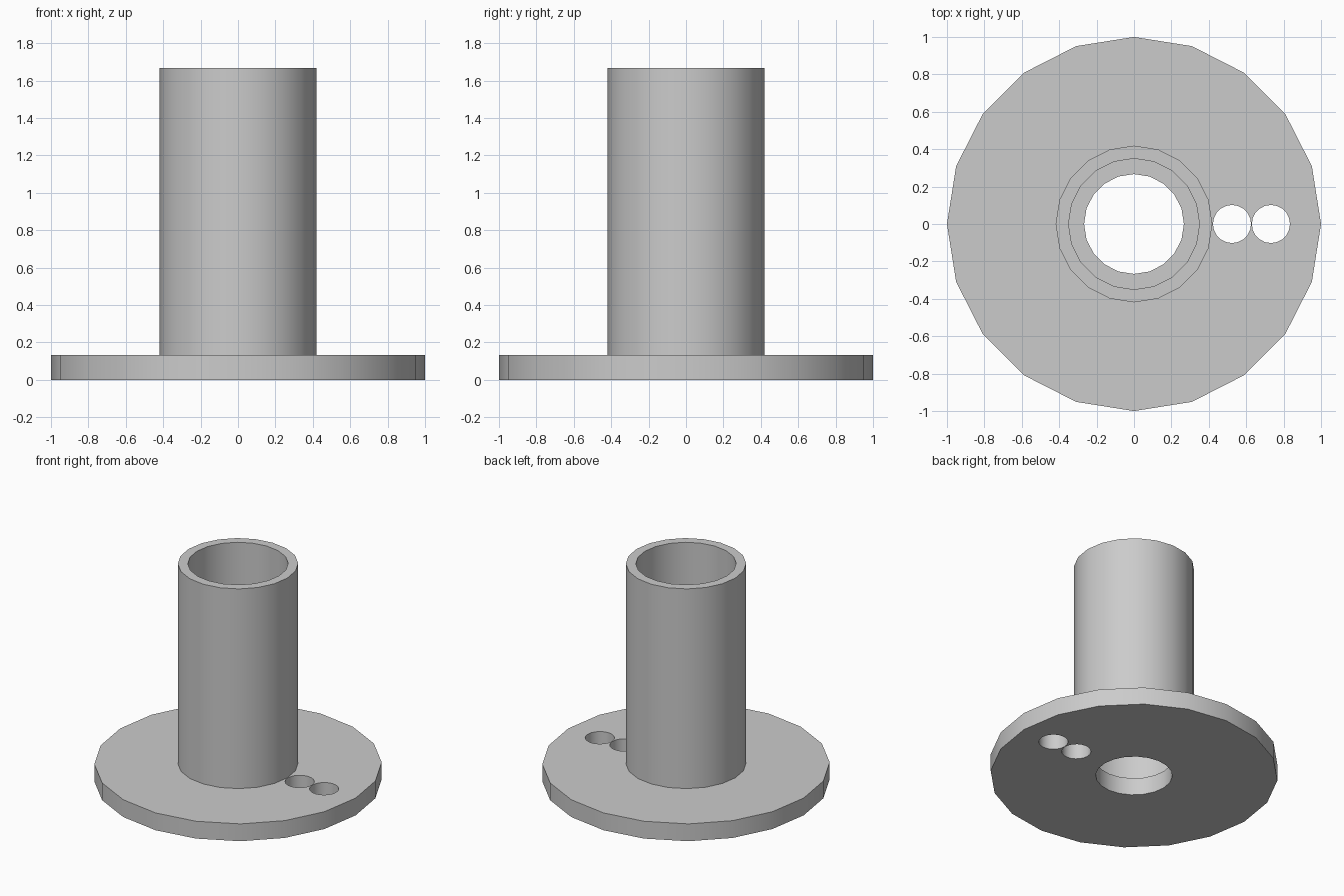
import bpy, bmesh, math

SIDES = 20

cube = bpy.data.objects.get("Cube")
if cube:
    bpy.data.objects.remove(cube, do_unlink=True)

# Plain grey metal
grey = bpy.data.materials.new("plain grey")
grey.use_nodes = True
colour = (0.6, 0.6, 0.6, 1)
grey.diffuse_color = colour
grey.node_tree.nodes["Principled BSDF"].inputs["Base Color"].default_value = colour


def add_object(name, bm):
    bmesh.ops.recalc_face_normals(bm, faces=bm.faces)
    mesh = bpy.data.meshes.new(name)
    bm.to_mesh(mesh)
    bm.free()
    mesh.materials.append(grey)
    obj = bpy.data.objects.new(name, mesh)
    bpy.context.collection.objects.link(obj)
    return obj


def lathe(name, profile):
    """Revolve a closed (radius, height) outline around z."""
    bm = bmesh.new()
    rings = []
    for i in range(SIDES):
        a = math.tau * i / SIDES
        rings.append([bm.verts.new((r * math.cos(a), r * math.sin(a), z)) for r, z in profile])
    n = len(profile)
    for i in range(SIDES):
        here, there = rings[i], rings[(i + 1) % SIDES]
        for j in range(n):
            k = (j + 1) % n
            bm.faces.new((here[j], there[j], there[k], here[k]))
    return add_object(name, bm)


# Flange and tube in one body, with a narrower bore through the flange
flange_top, tube_top = 0.133, 1.667
body = lathe("flanged_tube", [
    (0.267, 0), (1, 0), (1, flange_top), (0.419, flange_top),
    (0.419, tube_top), (0.35, tube_top), (0.35, flange_top), (0.267, flange_top),
])

# Two small holes side by side through the flange
bm = bmesh.new()
for x in (0.524, 0.732):
    ring = bmesh.ops.create_cone(bm, cap_ends=True, segments=SIDES, radius1=0.102,
                                 radius2=0.102, depth=0.4)
    bmesh.ops.translate(bm, verts=ring["verts"], vec=(x, 0, 0.05))
cutter = add_object("hole_cutter", bm)
cutter.hide_render = True
cutter.hide_set(True)

cut = body.modifiers.new("small holes", "BOOLEAN")
cut.operation = "DIFFERENCE"
cut.solver = "EXACT"
cut.object = cutter

# Apply the cut, then smooth the round walls and keep the rims sharp
bpy.context.view_layer.objects.active = body
body.select_set(True)
bpy.ops.object.modifier_apply(modifier=cut.name)
bpy.data.objects.remove(cutter, do_unlink=True)
bpy.ops.object.shade_smooth_by_angle(angle=math.radians(30))
